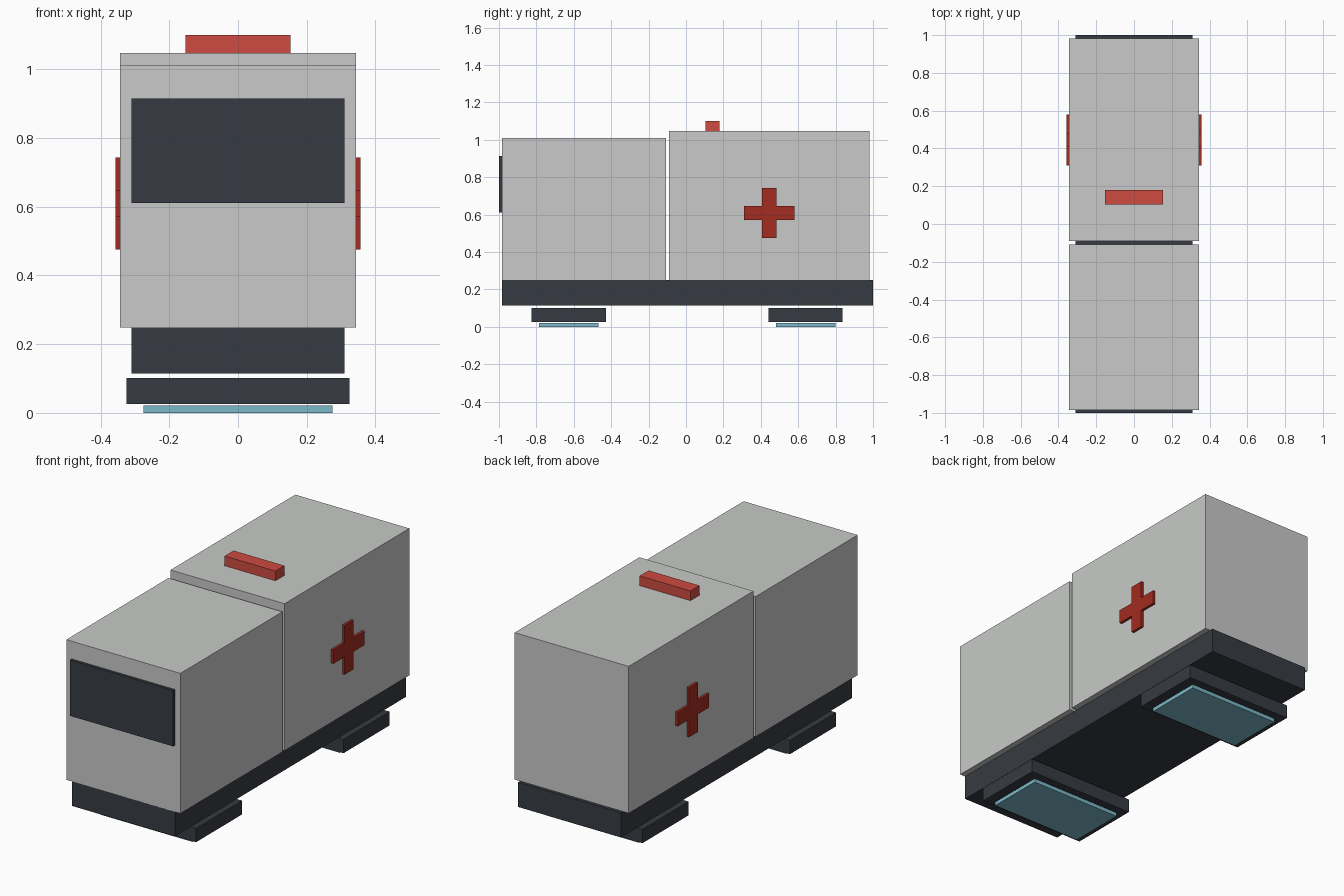
import bpy
import bmesh

cube = bpy.data.objects.get("Cube")
if cube:
    bpy.data.objects.remove(cube, do_unlink=True)


def material(name, r, g, b):
    m = bpy.data.materials.new(name)
    m.use_nodes = True
    m.diffuse_color = (r, g, b, 1)
    m.node_tree.nodes["Principled BSDF"].inputs["Base Color"].default_value = (r, g, b, 1)
    return m


body_grey = material("body grey", 0.58, 0.59, 0.58)
dark = material("dark slate", 0.037, 0.044, 0.054)
beacon_red = material("beacon red", 0.61, 0.07, 0.052)
cross_red = material("cross red", 0.36, 0.025, 0.015)
glow_blue = material("glow blue", 0.20, 0.48, 0.58)


def finish(name, bm, mat):
    bmesh.ops.recalc_face_normals(bm, faces=bm.faces)
    mesh = bpy.data.meshes.new(name)
    bm.to_mesh(mesh)
    bm.free()
    mesh.materials.append(mat)
    obj = bpy.data.objects.new(name, mesh)
    bpy.context.collection.objects.link(obj)
    return obj


def box(name, half_width, y, z, mat):
    """Box centred on x = 0, spanning the given y and z ranges."""
    bm = bmesh.new()
    bmesh.ops.create_cube(bm, size=1)
    for v in bm.verts:
        v.co = (v.co.x * 2 * half_width,
                y[0] if v.co.y < 0 else y[1],
                z[0] if v.co.z < 0 else z[1])
    return finish(name, bm, mat)


def cross(name, side, centre_y, centre_z, reach, half_arm):
    """Plus-shaped plate standing off the side wall."""
    a, r = half_arm, reach
    quarter = [(r, -a), (r, a), (a, a)]
    outline = []
    for _ in range(4):
        outline += quarter
        quarter = [(-v, u) for u, v in quarter]
    bm = bmesh.new()
    face = bm.faces.new([bm.verts.new((side * 0.343, centre_y + u, centre_z + v))
                         for u, v in outline])
    ext = bmesh.ops.extrude_face_region(bm, geom=[face])
    moved = [g for g in ext["geom"] if isinstance(g, bmesh.types.BMVert)]
    bmesh.ops.translate(bm, verts=moved, vec=(side * 0.014, 0, 0))
    return finish(name, bm, cross_red)


# Chassis and body
box("chassis", 0.31, (-0.985, 1.0), (0.115, 0.249), dark)
box("cab", 0.343, (-0.985, -0.108), (0.248, 1.01), body_grey)
box("rear_compartment", 0.343, (-0.09, 0.982), (0.248, 1.047), body_grey)

# Fittings
box("windscreen", 0.31, (-1.0, -0.984), (0.61, 0.914), dark)
box("roof_beacon", 0.153, (0.103, 0.18), (1.046, 1.10), beacon_red)
for label, side in (("left", 1), ("right", -1)):
    cross(label + "_cross", side, 0.445, 0.609, 0.134, 0.038)

# Hover pads
for label, y in (("front", -0.627), ("rear", 0.64)):
    box(label + "_hover_pad", 0.325, (y - 0.198, y + 0.198), (0.026, 0.101), dark)
    box(label + "_hover_glow", 0.275, (y - 0.159, y + 0.159), (0.0, 0.021), glow_blue)
